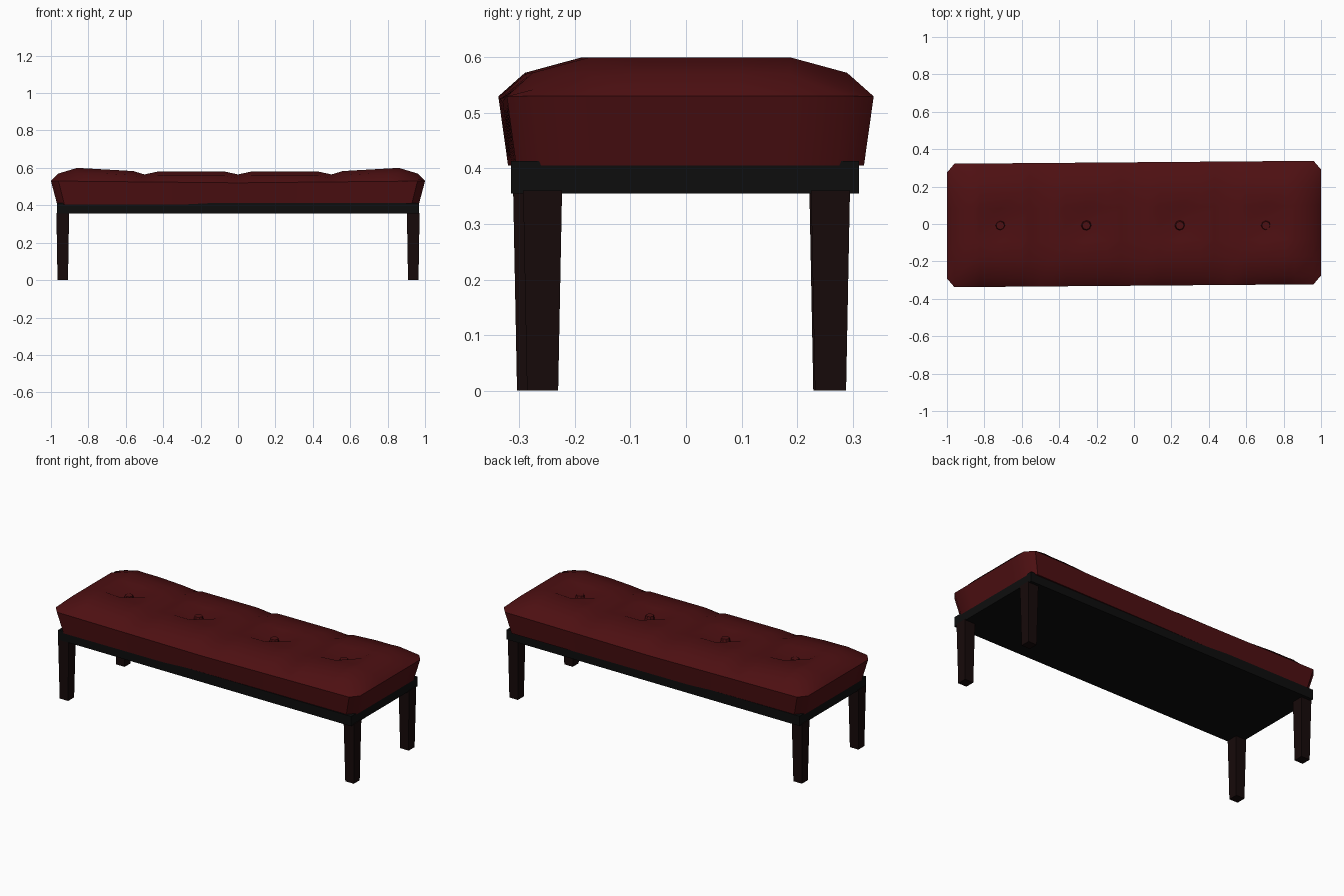
import bpy, bmesh
from mathutils import Matrix

if "Cube" in bpy.data.objects:
    bpy.data.objects.remove(bpy.data.objects["Cube"])


def material(name, rgb):
    m = bpy.data.materials.new(name)
    m.diffuse_color = (*rgb, 1)
    m.use_nodes = True
    m.node_tree.nodes["Principled BSDF"].inputs["Base Color"].default_value = m.diffuse_color
    return m


RED = material("red_leather", (0.075, 0.005, 0.006))
BLACK = material("black_wood", (0.004, 0.004, 0.004))
DARK = material("dark_wood", (0.008, 0.003, 0.003))
BUTTONS = (-0.715, -0.255, 0.245, 0.705)


def finish(bm, name, mat, angle=None):
    bmesh.ops.recalc_face_normals(bm, faces=bm.faces)
    me = bpy.data.meshes.new(name)
    bm.to_mesh(me)
    bm.free()
    me.materials.append(mat)
    ob = bpy.data.objects.new(name, me)
    bpy.context.collection.objects.link(ob)
    if angle:
        bpy.context.view_layer.objects.active = ob
        bpy.ops.object.select_all(action='DESELECT')
        ob.select_set(True)
        bpy.ops.object.shade_smooth_by_angle(angle=angle)
    return ob


def lerp(pts, t):
    for (a, za), (b, zb) in zip(pts, pts[1:]):
        if t <= b:
            return za + (zb - za) * (t - a) / (b - a)
    return pts[-1][1]


def skew(x):
    return 0.008 * x


# Cushion: crowned grid with creases and button dimples, skirt drawn inward
CROWN = [(0, .565), (.07, .58), (.43, .58), (.5, .565), (.56, .583),
         (.86, .60), (.96, .57), (1, .53)]


def top_z(x, y):
    ax, ay = abs(x), abs(y)
    rim = .52 + .01 * ax
    if ax > .99 or ay > .32:
        return rim
    z = lerp(CROWN, ax)
    if ay > .25:
        z -= .028 if ax > .8 else .022
    if ay < .01 and min(abs(x - b) for b in BUTTONS) < .01:
        z -= .045
    return z


half = [.07, .43, .5, .56, .86, .96, 1]
xs = sorted([-v for v in half] + [0] + half +
            [b + d for b in BUTTONS for d in (-.11, 0, .11)])
ys = [-.33, -.283, -.18, -.09, 0, .09, .18, .283, .33]
bm = bmesh.new()
grid = {}
for i, x in enumerate(xs):
    for j, y in enumerate(ys):
        if abs(x) == 1 and abs(y) == .33:
            continue
        grid[i, j] = bm.verts.new((x, y + skew(x), top_z(x, y)))
for i in range(len(xs) - 1):
    for j in range(len(ys) - 1):
        keys = [(i, j), (i + 1, j), (i + 1, j + 1), (i, j + 1)]
        bm.faces.new([grid[k] for k in keys if k in grid])
rim = [e for e in bm.edges if e.is_boundary]
new = bmesh.ops.extrude_edge_only(bm, edges=rim)["geom"]
for v in [g for g in new if isinstance(g, bmesh.types.BMVert)]:
    v.co.x *= .967
    v.co.y *= .948
    v.co.z = .405
bmesh.ops.holes_fill(bm, edges=[e for e in bm.edges if e.is_boundary], sides=0)
finish(bm, "cushion", RED, 0.8)

# Tufting buttons
for n, b in enumerate(BUTTONS):
    bm = bmesh.new()
    bmesh.ops.create_cone(bm, cap_ends=True, segments=8, radius1=.03,
                          radius2=.022, depth=.035,
                          matrix=Matrix.Translation((b, -.008, .553)))
    finish(bm, f"button_{n + 1}", RED)


# Tapered box shared by the frame and legs
def taper_box(name, centre, bottom, top, z0, z1, mat):
    bm = bmesh.new()
    bmesh.ops.create_cube(bm, size=2)
    for v in bm.verts:
        h = top if v.co.z > 0 else bottom
        v.co = (centre[0] + v.co.x * h[0], centre[1] + v.co.y * h[1],
                z1 if v.co.z > 0 else z0)
    return finish(bm, name, mat)


# Frame under the cushion
taper_box("frame", (0, -.002), (.967, .313), (.967, .313), .355, .413, BLACK)

# Four tapered legs
for name, x, y in (("front_left_leg", -.937, -.276),
                   ("front_right_leg", .937, -.258),
                   ("back_left_leg", -.937, .257),
                   ("back_right_leg", .937, .26)):
    taper_box(name, (x, y), (.028, .028), (.034, .035), 0, .36, DARK)
